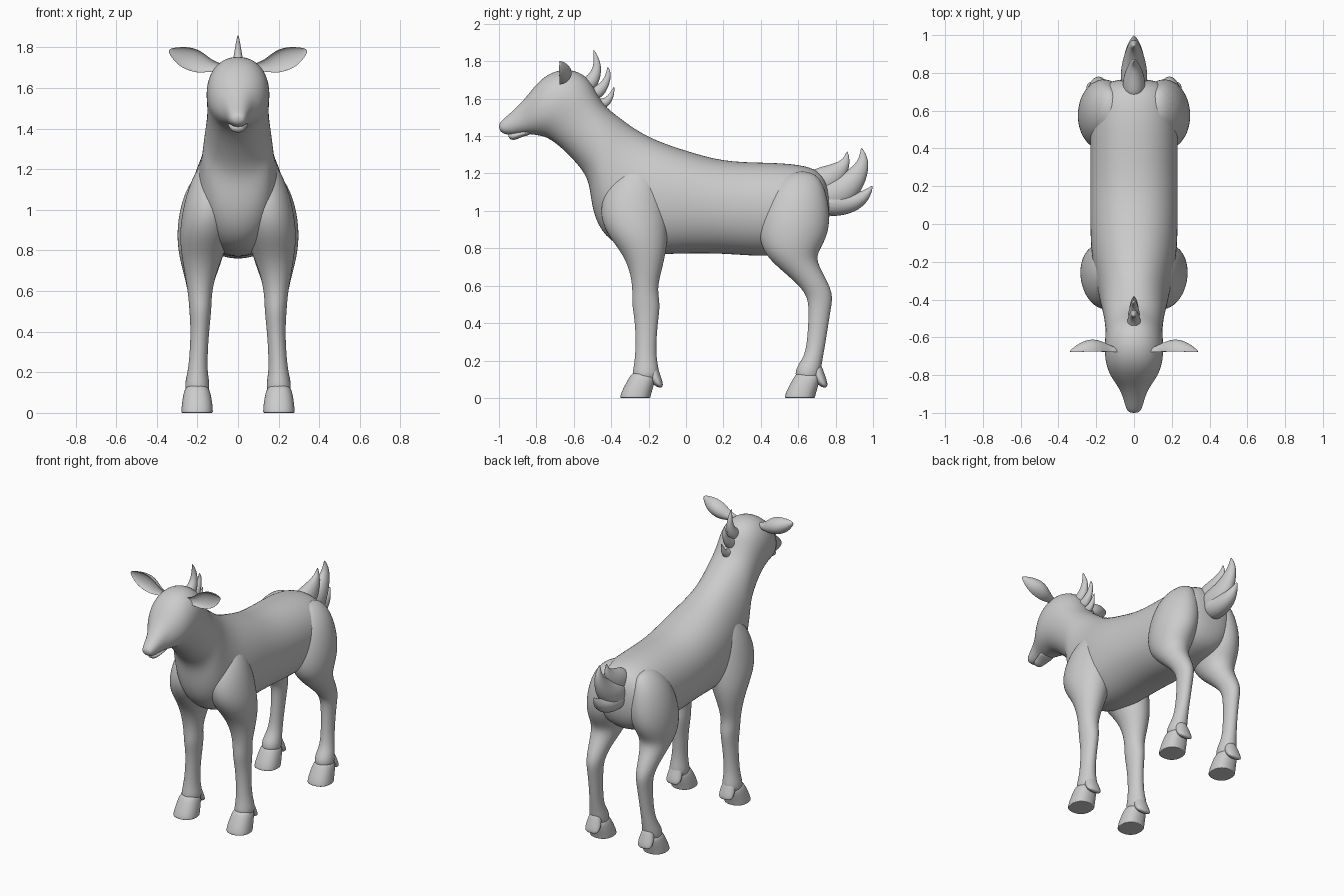
import bpy
from math import cos, sin, pi, copysign
from mathutils import Vector

N = 20


def loft(name, rings, mirror=False, power=2.0, scoop=False, smooth=2):
    """Skin oval rings given as (end point, opposite end point, half-width vector)."""
    verts, faces = [], []
    for p, q, w in rings:
        p, q, w = Vector(p), Vector(q), Vector(w)
        c, h = (p + q) / 2, (p - q) / 2
        for i in range(N):
            a = 2 * pi * i / N
            u = copysign(abs(cos(a)) ** (2 / power), cos(a))
            v = copysign(abs(sin(a)) ** (2 / power), sin(a))
            if scoop and v < 0:
                v *= -0.45
            verts.append(c + h * u + w * v)
    for r in range(len(rings) - 1):
        for i in range(N):
            j = (i + 1) % N
            faces.append((r * N + i, r * N + j, (r + 1) * N + j, (r + 1) * N + i))
    faces.append(tuple(reversed(range(N))))
    last = (len(rings) - 1) * N
    faces.append(tuple(range(last, last + N)))
    me = bpy.data.meshes.new(name)
    me.from_pydata(verts, [], faces)
    ob = bpy.data.objects.new(name, me)
    bpy.context.collection.objects.link(ob)
    bpy.context.view_layer.objects.active = ob
    bpy.ops.object.select_all(action='DESELECT')
    ob.select_set(True)
    bpy.ops.object.mode_set(mode='EDIT')
    bpy.ops.mesh.select_all(action='SELECT')
    bpy.ops.mesh.normals_make_consistent(inside=False)
    bpy.ops.object.mode_set(mode='OBJECT')
    bpy.ops.object.shade_smooth()
    if mirror:
        ob.modifiers.new("mirror", 'MIRROR').use_mirror_merge = False
    m = ob.modifiers.new("smooth", 'SUBSURF')
    m.levels = m.render_levels = smooth
    return ob


def side_loft(name, rows, **kw):
    """Rows: y0, z0, y1, z1 of the side outline, then x from, x to."""
    return loft(name, [(((a + b) / 2, y0, z0), ((a + b) / 2, y1, z1), ((b - a) / 2, 0, 0))
                       for y0, z0, y1, z1, a, b in rows], **kw)


def tuft(name, pts, flat):
    """Tapered curved lock along (y, z, radius), x half-width = radius * flat."""
    rings = []
    for i, (y, z, r) in enumerate(pts):
        a, b = pts[max(i - 1, 0)], pts[min(i + 1, len(pts) - 1)]
        n = Vector((0, -(b[1] - a[1]), b[0] - a[0])).normalized() * r
        c = Vector((0, y, z))
        rings.append((c + n, c - n, (r * flat, 0, 0)))
    return loft(name, rings)


# torso, neck and head: top y z, bottom y z, half width
body = [
    (.765, 1.10, .77, .98, .06), (.745, 1.18, .755, .88, .15), (.69, 1.23, .70, .80, .215),
    (.58, 1.255, .58, .77, .235), (.42, 1.262, .42, .75, .235), (.2, 1.265, .2, .77, .235),
    (0, 1.325, 0, .77, .235), (-.12, 1.365, -.2, .76, .23), (-.22, 1.41, -.38, .805, .205),
    (-.30, 1.46, -.48, .92, .185), (-.36, 1.505, -.51, 1.06, .175), (-.42, 1.55, -.52, 1.17, .165),
    (-.46, 1.60, -.59, 1.26, .155), (-.49, 1.66, -.67, 1.34, .152), (-.53, 1.725, -.74, 1.39, .157),
    (-.62, 1.765, -.78, 1.40, .157), (-.73, 1.745, -.81, 1.405, .142), (-.81, 1.67, -.85, 1.41, .108),
    (-.86, 1.60, -.89, 1.41, .075), (-.93, 1.53, -.93, 1.405, .055), (-.985, 1.485, -.975, 1.41, .042),
    (-1.003, 1.46, -.997, 1.43, .025)]
side_loft("body_and_head", [(a, b, c, d, -w, w) for a, b, c, d, w in body], power=2.15)

# lower jaw
side_loft("lower_jaw", [(-.82, 1.44, -.82, 1.41, -.06, .06), (-.88, 1.43, -.88, 1.395, -.045, .045),
                        (-.93, 1.42, -.92, 1.375, -.036, .036), (-.955, 1.41, -.945, 1.385, -.02, .02)])

# front legs: front y z, back y z, inner x, outer x
front = [
    (-.30, 1.26, -.2, 1.26, .08, .16), (-.42, 1.15, -.13, 1.15, .02, .235),
    (-.47, 1.0, -.10, 1.0, .01, .275), (-.43, .88, -.095, .88, .03, .29),
    (-.345, .78, -.105, .78, .07, .28), (-.30, .68, -.13, .68, .11, .262),
    (-.285, .58, -.155, .58, .13, .245), (-.292, .5, -.135, .5, .13, .24),
    (-.27, .4, -.152, .4, .143, .232), (-.27, .22, -.163, .22, .153, .243),
    (-.285, .15, -.14, .15, .14, .262), (-.29, .09, -.15, .08, .14, .262)]
side_loft("front_leg", [(y0, a, y1, b, i, o) for y0, a, y1, b, i, o in front], mirror=True)

# hind legs
side_loft("hind_leg", [
    (.56, 1.22, .69, 1.21, .09, .16), (.45, 1.13, .745, 1.13, .04, .25),
    (.395, .98, .775, .98, .02, .295), (.385, .86, .76, .87, .04, .302),
    (.42, .765, .72, .80, .07, .293), (.50, .69, .695, .745, .09, .277),
    (.59, .615, .73, .67, .12, .257), (.645, .55, .79, .56, .135, .24),
    (.657, .48, .775, .48, .143, .232), (.65, .33, .752, .33, .153, .23),
    (.635, .22, .733, .22, .153, .243), (.585, .165, .722, .15, .14, .262),
    (.58, .09, .71, .08, .14, .262)], mirror=True)

# hooves and dewclaws, same shape at both leg positions
for label, dy in (("front", 0), ("hind", .88)):
    side_loft(label + "_hoof", [(y0 + dy, z0, y1 + dy, z1, a, b) for y0, z0, y1, z1, a, b in (
        (-.28, .15, -.16, .13, .15, .255), (-.31, .10, -.165, .09, .133, .27),
        (-.34, .045, -.18, .04, .125, .277), (-.352, .012, -.188, .012, .123, .28),
        (-.353, 0, -.19, 0, .123, .28), (-.345, 0, -.195, 0, .13, .272))], mirror=True, power=2.3)
    side_loft(label + "_dewclaw", [(y0 + dy, z0, y1 + dy, z1, a, b) for y0, z0, y1, z1, a, b in (
        (-.22, .19, -.16, .19, .17, .23), (-.21, .13, -.14, .13, .15, .25),
        (-.18, .07, -.125, .09, .145, .255), (-.14, .052, -.122, .06, .16, .24))], mirror=True)

# ears, hollowed on the front
ear = [(.08, 1.72, 1.68, .02), (.13, 1.73, 1.68, .04), (.18, 1.775, 1.672, .065),
       (.225, 1.797, 1.682, .072), (.27, 1.803, 1.70, .06), (.31, 1.80, 1.737, .035),
       (.338, 1.795, 1.785, .008)]
loft("ear", [((x - .01, -.68, t), (x + .01, -.68, b), (0, w, 0)) for x, t, b, w in ear],
     mirror=True, scoop=True)

# head tuft
tuft("tuft_upper", [(-.56, 1.66, .04), (-.51, 1.68, .045), (-.477, 1.74, .028),
                    (-.474, 1.80, .018), (-.495, 1.862, .003)], .85)
tuft("tuft_middle", [(-.51, 1.62, .04), (-.46, 1.64, .035), (-.425, 1.69, .02), (-.413, 1.735, .014),
                     (-.418, 1.77, .003)], .85)
tuft("tuft_lower", [(-.48, 1.57, .03), (-.43, 1.575, .028), (-.40, 1.61, .016), (-.384, 1.665, .003)], .85)

# tail in three locks
tuft("tail_upper", [(.68, 1.13, .09), (.77, 1.17, .08), (.83, 1.225, .045), (.86, 1.27, .02),
                    (.862, 1.318, .003)], .75)
tuft("tail_middle", [(.70, 1.08, .09), (.81, 1.085, .10), (.89, 1.15, .07), (.94, 1.23, .042),
                     (.95, 1.285, .024), (.938, 1.338, .003)], .75)
tuft("tail_lower", [(.72, 1.05, .08), (.83, 1.035, .066), (.91, 1.05, .05), (.965, 1.085, .028),
                    (.998, 1.135, .003)], 1.0)
